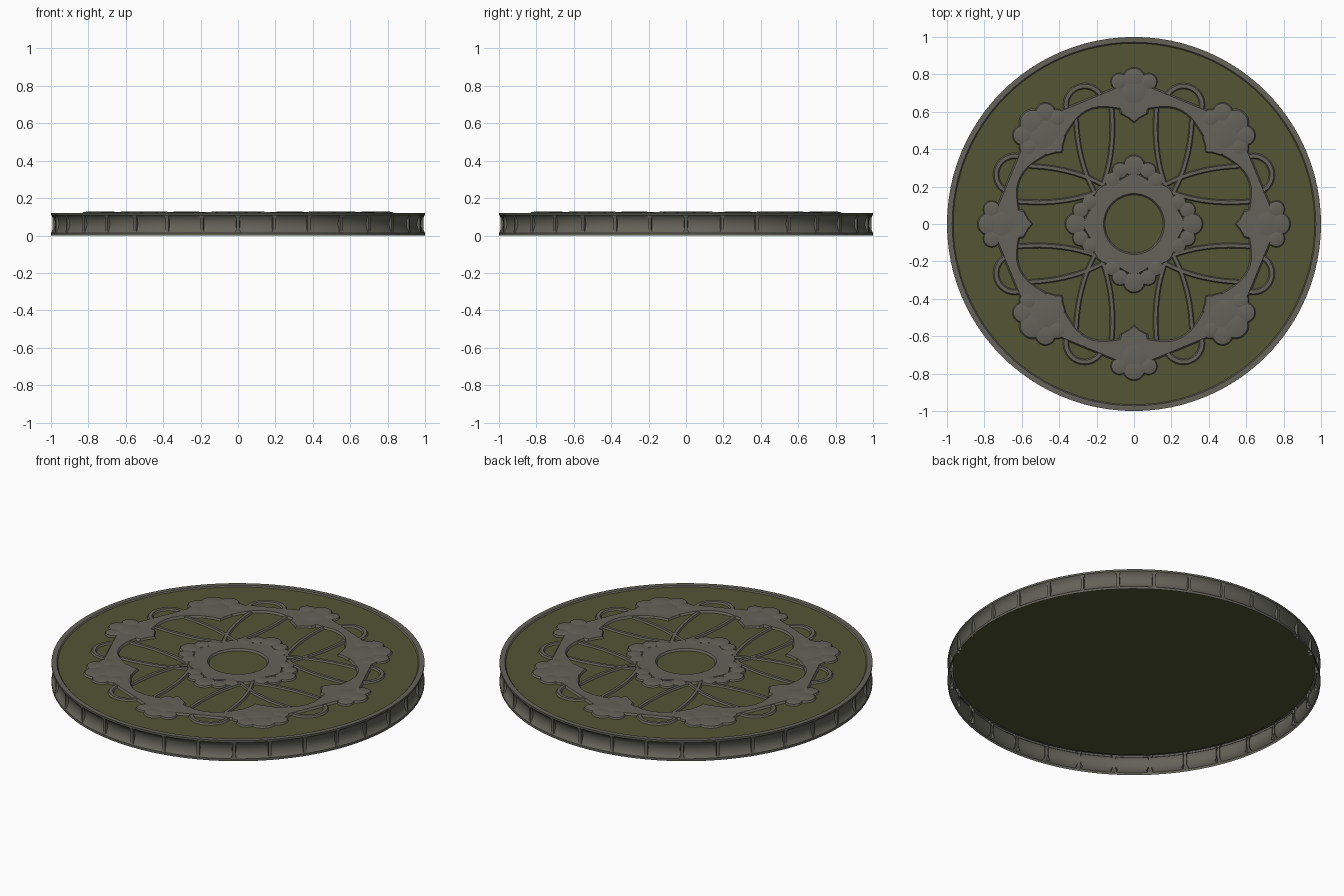
import bpy, bmesh
from math import sin, cos, pi
from mathutils import Vector, Matrix

cube = bpy.data.objects.get("Cube")
if cube:
    bpy.data.objects.remove(cube, do_unlink=True)


def material(name, rgb):
    m = bpy.data.materials.new(name)
    m.use_nodes = True
    m.diffuse_color = (*rgb, 1)
    bsdf = m.node_tree.nodes["Principled BSDF"]
    bsdf.inputs["Base Color"].default_value = (*rgb, 1)
    bsdf.inputs["Roughness"].default_value = 0.8
    return m


STONE = material("grey stone", (0.125, 0.125, 0.1))
OLIVE = material("olive green", (0.085, 0.094, 0.036))
FLOOR, TOP = 0.114, 0.125


def finish(name, bm, mat):
    bmesh.ops.remove_doubles(bm, verts=bm.verts, dist=1e-5)
    mesh = bpy.data.meshes.new(name)
    bm.to_mesh(mesh)
    bm.free()
    mesh.materials.append(mat)
    ob = bpy.data.objects.new(name, mesh)
    bpy.context.collection.objects.link(ob)
    bpy.context.view_layer.objects.active = ob
    ob.select_set(True)
    bpy.ops.object.shade_smooth_by_angle(angle=0.6)
    ob.select_set(False)
    return ob


def skin(bm, rows, closed=False):
    """Join rows of points with quads."""
    grid = [[bm.verts.new(p) for p in row] for row in rows]
    for i in range(len(grid) - (0 if closed else 1)):
        a, b = grid[i], grid[(i + 1) % len(grid)]
        for j in range(len(a) - 1):
            bm.faces.new((a[j], b[j], b[j + 1], a[j + 1]))


def lathe(bm, profile, steps, centre=(0, 0)):
    """Revolve a profile that may change with the angle."""
    rows = []
    for i in range(steps):
        t = 2 * pi * i / steps
        rows.append([(centre[0] + r * cos(t), centre[1] + r * sin(t), z)
                     for r, z in profile(t)])
    skin(bm, rows, True)


def strip(bm, path, half):
    """Low ridge following a flat path."""
    rows = []
    for i, p in enumerate(path):
        d = path[min(i + 1, len(path) - 1)] - path[max(i - 1, 0)]
        n = Vector((d.y, -d.x)).normalized() * half
        rows.append([(*(p + n * k), z) for k, z in
                     ((1, FLOOR), (0.6, TOP - 0.002), (-0.6, TOP - 0.002), (-1, FLOOR))])
    skin(bm, rows)


def bezier(a, b, c, n=12):
    a, b, c = Vector(a), Vector(b), Vector(c)
    ts = [i / n for i in range(n + 1)]
    return [a * (1 - t) ** 2 + b * 2 * t * (1 - t) + c * t * t for t in ts]


def turn(p, angle):
    return Matrix.Rotation(angle, 2) @ Vector(p)


def dome(bm, centre, radius):
    lathe(bm, lambda t: [(radius, FLOOR), (radius * 0.9, TOP - 0.002),
                         (radius * 0.6, TOP + 0.002), (0, TOP + 0.003)], 20, centre)


def clover(bm, angle, r, size, spread, drop):
    """Middle lobe with a smaller lobe on each side."""
    dome(bm, turn((r, 0), angle), size)
    for s in (-1, 1):
        dome(bm, turn((r - drop, s * spread), angle), size * 0.75)


# hollow edge band with a concave face and a raised rim
bm = bmesh.new()
lathe(bm, lambda t: [(1, 0), (1, 0.014), (0.988, 0.025), (0.98, 0.045), (0.978, 0.062),
                     (0.98, 0.08), (0.988, 0.1), (1, 0.11), (1, 0.121),
                     (0.972, 0.121), (0.966, FLOOR)], 96)
finish("edge_band", bm, STONE)

# field
bm = bmesh.new()
lathe(bm, lambda t: [(0.98, FLOOR), (0, FLOOR)], 96)
finish("field", bm, OLIVE)

# waisted ribs around the edge
bm = bmesh.new()
for i in range(32):
    a = i * pi / 16
    rows = []
    for z, w, r in ((0.014, 0.018, 0.998), (0.03, 0.01, 0.993),
                    (0.095, 0.01, 0.993), (0.11, 0.018, 0.998)):
        rows.append([(*turn(p, a), z) for p in
                     ((0.974, -w), (r, -w * 0.8), (r, w * 0.8), (0.974, w))])
    skin(bm, rows)
bmesh.ops.recalc_face_normals(bm, faces=bm.faces)
finish("edge_ribs", bm, STONE)


# outer frame: octagon outside, scalloped inside
def frame_profile(t):
    local = (t + pi / 8) % (pi / 4) - pi / 8
    outer = 0.715 / cos(pi / 8 - abs(local))
    inner = 0.622 - 0.03 * cos(8 * t) + 0.012 * cos(4 * t)
    return [(outer, FLOOR), (outer - 0.008, TOP), (inner + 0.008, TOP), (inner, FLOOR)]


bm = bmesh.new()
lathe(bm, frame_profile, 128)
finish("outer_frame", bm, STONE)

# lobes of the outer frame
bm = bmesh.new()
for i in range(4):
    a = i * pi / 2
    clover(bm, a, 0.775, 0.063, 0.078, 0.015)
    dome(bm, turn((0.71, 0), a), 0.085)
    d = a + pi / 4
    clover(bm, d, 0.765, 0.075, 0.085, 0.01)
    dome(bm, turn((0.68, 0), d), 0.1)
    for s in (-1, 1):
        dome(bm, turn((0.69, s * 0.11), d), 0.05)
finish("frame_lobes", bm, STONE)

# pointed hearts on the inside of the frame
bm = bmesh.new()
heart = [(0.54, 0), (0.565, 0.03), (0.59, 0.075), (0.64, 0.085)]
heart += [(x, -y) for x, y in reversed(heart[1:])]
for i in range(8):
    pts = [turn(p, i * pi / 4) for p in heart]
    mid = turn((0.6, 0), i * pi / 4)
    rows = [[(*p, FLOOR), (*p.lerp(mid, 0.12), TOP), (*mid, TOP + 0.001)] for p in pts]
    skin(bm, rows, True)
finish("frame_hearts", bm, STONE)

# thin loops outside the frame
bm = bmesh.new()
for i in range(8):
    a = pi / 8 + i * pi / 4
    path = [turn((0.69 + 0.1 * sin(t), 0.1 * cos(t)), a)
            for t in (pi * k / 16 for k in range(17))]
    strip(bm, path, 0.016)
finish("frame_loops", bm, STONE)

# curved spokes, mirrored across each diagonal
bm = bmesh.new()
for i in range(4):
    for curve in (((0.2, 0.17), (0.38, 0.1), (0.62, 0.12)),
                  ((0.15, 0.2), (0.32, 0.3), (0.56, 0.31))):
        for flip in (False, True):
            pts = [p[::-1] if flip else p for p in curve]
            strip(bm, [turn(p, i * pi / 2) for p in bezier(*pts)], 0.014)
finish("spokes", bm, STONE)


# centre medallion with an open middle
def medallion_profile(t):
    outer = 0.262 + 0.012 * cos(8 * t)
    return [(outer, FLOOR), (outer - 0.008, TOP), (0.163, TOP), (0.155, FLOOR)]


bm = bmesh.new()
lathe(bm, medallion_profile, 96)
finish("medallion", bm, STONE)

bm = bmesh.new()
for i in range(4):
    a = i * pi / 2
    clover(bm, a, 0.31, 0.06, 0.075, 0.025)
    for s in (-1, 1):
        dome(bm, turn((0.235, s * 0.115), a), 0.045)
finish("medallion_lobes", bm, STONE)
